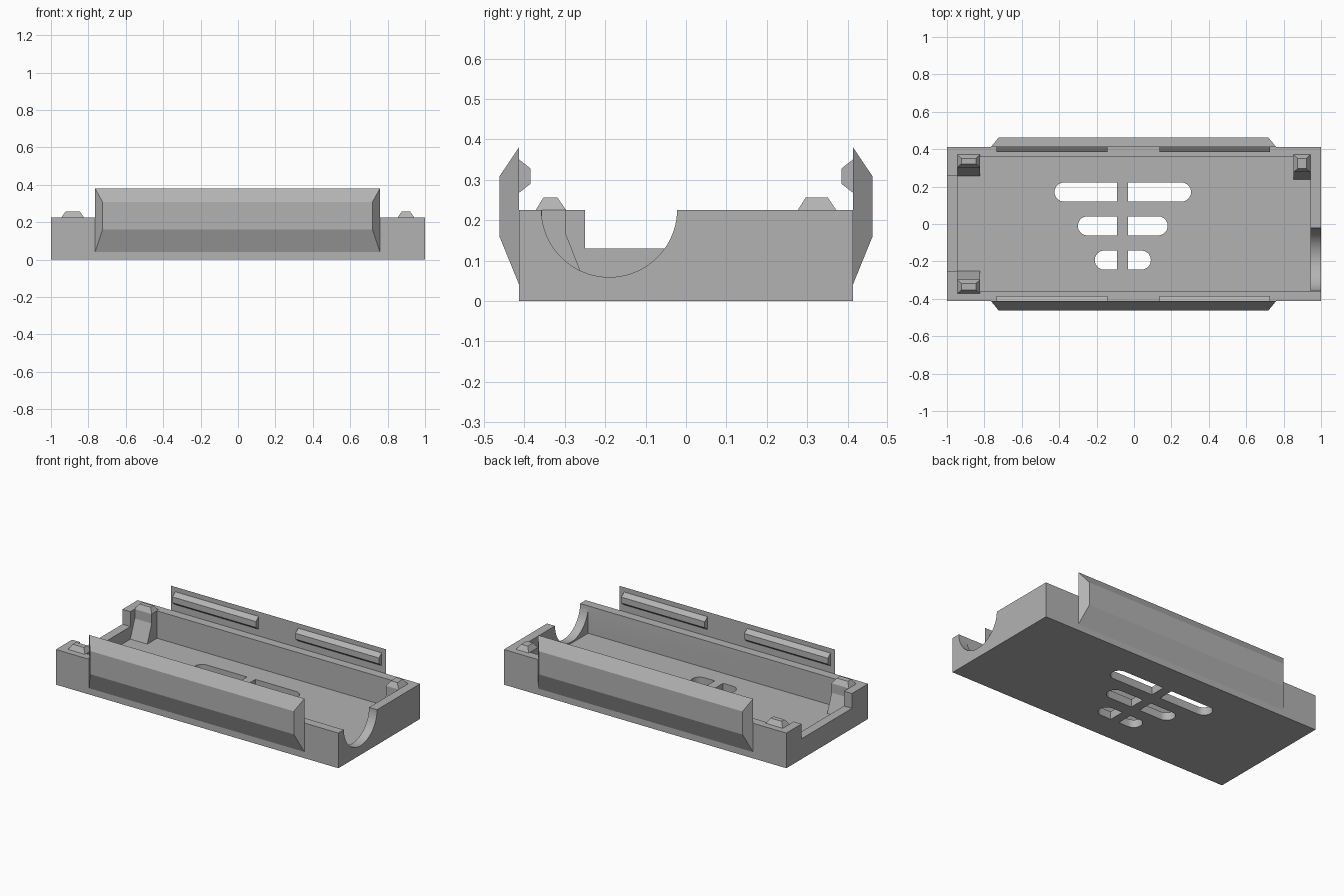
import bpy, bmesh, math
from mathutils import Vector

cube = bpy.data.objects.get("Cube")
if cube:
    bpy.data.objects.remove(cube, do_unlink=True)

grey = bpy.data.materials.new("plain_grey")
grey.use_nodes = True
COLOUR = (0.45, 0.45, 0.45, 1)
grey.diffuse_color = COLOUR
grey.node_tree.nodes["Principled BSDF"].inputs["Base Color"].default_value = COLOUR

W, D, H = 1.0, 0.413, 0.225      # half width, half depth, wall height
FLOOR = 0.05
IN_X, IN_Y = 0.943, 0.357        # cavity half sizes


def loft(name, start, end):
    """Solid between two matching point loops."""
    bm = bmesh.new()
    a = [bm.verts.new(p) for p in start]
    b = [bm.verts.new(p) for p in end]
    n = len(a)
    bm.faces.new(a)
    bm.faces.new(b)
    for i in range(n):
        j = (i + 1) % n
        bm.faces.new((a[i], a[j], b[j], b[i]))
    bmesh.ops.recalc_face_normals(bm, faces=bm.faces)
    mesh = bpy.data.meshes.new(name)
    bm.to_mesh(mesh)
    bm.free()
    mesh.materials.append(grey)
    obj = bpy.data.objects.new(name, mesh)
    bpy.context.collection.objects.link(obj)
    return obj


def rect(x0, x1, y0, y1, z):
    return [Vector(p) for p in ((x0, y0, z), (x1, y0, z), (x1, y1, z), (x0, y1, z))]


def box(name, x0, x1, y0, y1, z0, z1):
    return loft(name, rect(x0, x1, y0, y1, z0), rect(x0, x1, y0, y1, z1))


def along_x(name, profile, x0, x1, inset=None):
    """Extrude a (y, z) profile along x; inset shortens each end per point."""
    inset = inset or [0] * len(profile)
    return loft(name, [(x0 + d, y, z) for (y, z), d in zip(profile, inset)],
                [(x1 - d, y, z) for (y, z), d in zip(profile, inset)])


def cut(target, cutter):
    cutter.hide_render = True
    mod = target.modifiers.new("cut", 'BOOLEAN')
    mod.operation = 'DIFFERENCE'
    mod.solver = 'EXACT'
    mod.object = cutter
    bpy.context.view_layer.objects.active = target
    bpy.ops.object.modifier_apply(modifier=mod.name)
    bpy.data.objects.remove(cutter, do_unlink=True)


# Open tray
tray = box("tray", -W, W, -D, D, 0, H)
cut(tray, box("cavity_cutter", -IN_X, IN_X, -IN_Y, IN_Y, FLOOR, 0.5))

# Rectangular opening in the right end wall
cut(tray, box("end_opening_cutter", -1.1, -0.9, -0.25, 0.26, 0.13, 0.5))

# Round opening in the left end wall
R, CY = 0.168, -0.19
STEPS = 40
arc = [(CY + R * math.cos(math.pi * (1 + i / STEPS)),
        H + 0.002 + R * math.sin(math.pi * (1 + i / STEPS))) for i in range(STEPS + 1)]
arc += [(CY + R, 0.5), (CY - R, 0.5)]
cut(tray, along_x("round_opening_cutter", arc, 0.9, 1.1))


# Vent slots, rounded on the outer end only
def slot(side, y, tip, inner):
    r = 0.051
    pts = [(inner, y - r), (inner, y + r)]
    for i in range(17):
        a = math.pi / 2 - math.pi * i / 16
        pts.append((tip + side * (r * math.cos(a) - r), y + r * math.sin(a)))
    cut(tray, loft("slot_cutter", [(px, py, -0.1) for px, py in pts],
                   [(px, py, 0.1) for px, py in pts]))


for y, reach in ((0.171, 0.365), (-0.01, 0.24), (-0.193, 0.15)):
    slot(-1, y, -0.06 - reach, -0.092)
    slot(1, y, -0.06 + reach, -0.032)

bpy.ops.object.select_all(action='DESELECT')
tray.select_set(True)
bpy.context.view_layer.objects.active = tray
bpy.ops.object.shade_smooth_by_angle(angle=math.radians(25))


# Corner posts with a flared foot and a tapered peg
def post(name, x0, x1, side, face, foot):
    wall = IN_Y + 0.004
    profile = [(wall, 0.02), (wall, H), (face, H), (face, 0.165), (foot, FLOOR - 0.005),
               (foot, 0.02)]
    along_x(name + "_post", [(side * y, z) for y, z in profile], x0, x1)
    y0, y1 = sorted((side * face, side * 0.372))
    loft(name + "_peg", rect(x0, x1, y0, y1, H),
         rect(x0 + 0.022, x1 - 0.022, y0 + 0.019, y1 - 0.021, 0.256))


post("front_right", -0.945, -0.823, -1, 0.297, 0.25)
post("back_right", -0.945, -0.823, 1, 0.303, 0.256)
post("back_left", 0.853, 0.943, 1, 0.277, 0.235)

# Side clips with bevelled ends, each with two inner snap ridges
for label, side in (("front", -1), ("back", 1)):
    clip = [(D, 0.04), (D, 0.381), (0.462, 0.308), (0.462, 0.16)]
    along_x(label + "_clip", [(side * y, z) for y, z in clip],
            -0.764, 0.759, [0, 0, 0.04, 0.04])
    ridge = [(D, 0.268), (D, 0.35), (0.385, 0.328), (0.385, 0.29)]
    for end, x0, x1 in (("right", -0.734, -0.143), ("left", 0.137, 0.728)):
        along_x(f"{label}_{end}_ridge", [(side * y, z) for y, z in ridge], x0, x1)
